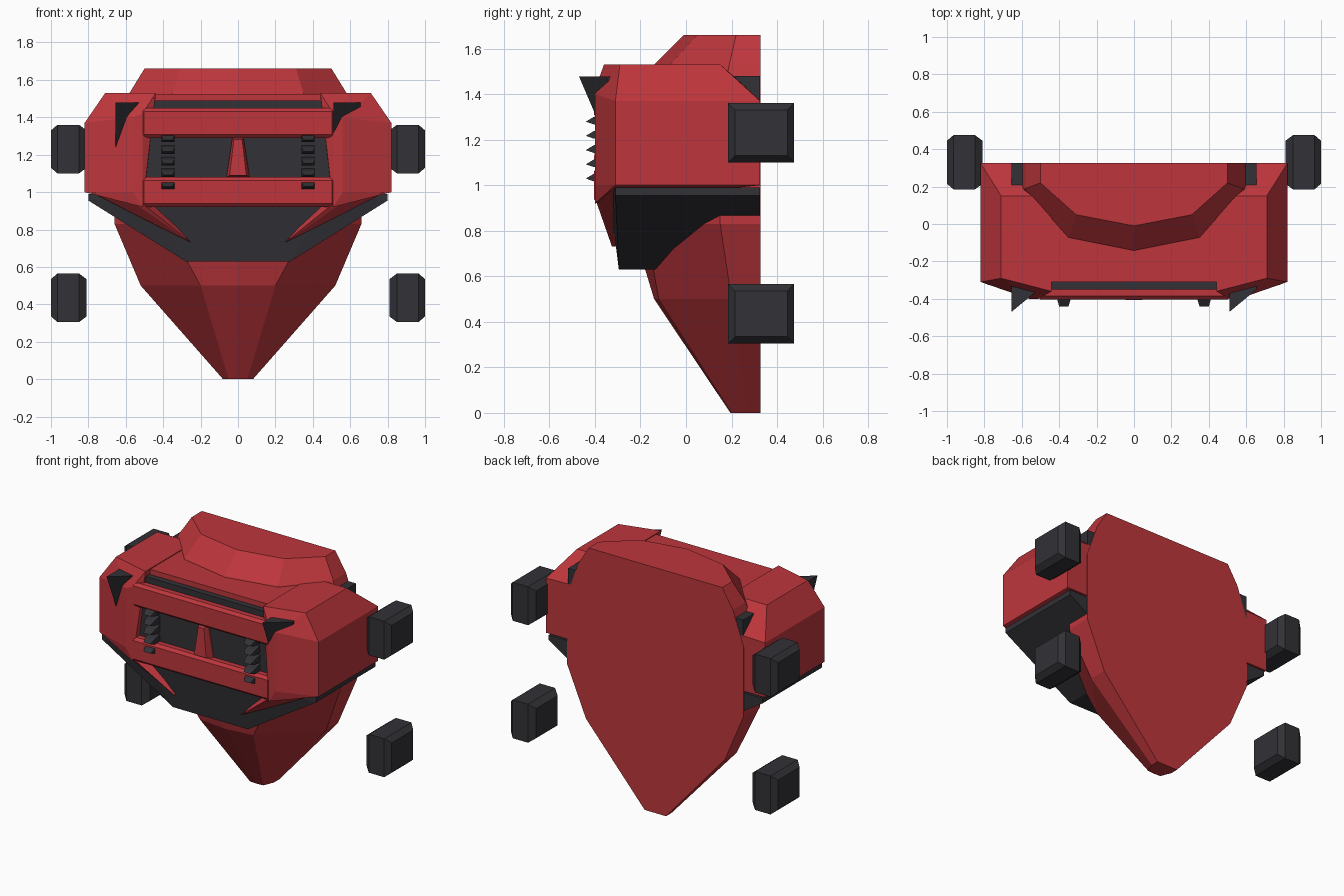
import bpy, bmesh

cube = bpy.data.objects.get("Cube")
if cube:
    bpy.data.objects.remove(cube, do_unlink=True)


def material(name, rgb):
    m = bpy.data.materials.new(name)
    m.use_nodes = True
    m.diffuse_color = (*rgb, 1)
    m.node_tree.nodes["Principled BSDF"].inputs["Base Color"].default_value = (*rgb, 1)
    return m


RED = material("red_paint", (0.51, 0.037, 0.045))
DARK = material("dark_grey", (0.032, 0.032, 0.038))
BACK = 0.325


def finish(bm, name, mat):
    bmesh.ops.recalc_face_normals(bm, faces=bm.faces)
    mesh = bpy.data.meshes.new(name)
    bm.to_mesh(mesh)
    bm.free()
    mesh.materials.append(mat)
    obj = bpy.data.objects.new(name, mesh)
    bpy.context.collection.objects.link(obj)
    return obj


def hull(name, points, mat):
    """Faceted solid wrapped around a few corner points."""
    bm = bmesh.new()
    verts = [bm.verts.new(p) for p in points]
    res = bmesh.ops.convex_hull(bm, input=verts)
    spare = {v for v in res["geom_interior"] + res["geom_unused"] if isinstance(v, bmesh.types.BMVert)}
    bmesh.ops.delete(bm, geom=list(spare), context="VERTS")
    bmesh.ops.dissolve_limit(bm, angle_limit=0.01, verts=bm.verts, edges=bm.edges)
    return finish(bm, name, mat)


def flip(points):
    return [(-x, y, z) for x, y, z in points]


def pair(name, points, mat):
    hull("left_" + name, points, mat)
    hull("right_" + name, flip(points), mat)


def box(name, x, y, z, mat, bevel=0):
    obj = hull(name, [(a, b, c) for a in x for b in y for c in z], mat)
    if bevel:
        mod = obj.modifiers.new("Bevel", "BEVEL")
        mod.width = bevel
        mod.segments = 1
    return obj


# Central shell: stacked half-octagon rings (z, width, side y, mid x, mid y, front y)
rings = [
    (0, .08, .27, .05, .20, .195),
    (.5, .52, .20, .20, -.12, -.14),
    (.83, .66, .15, .38, -.18, -.24),
    (1.3, .66, .15, .40, -.16, -.24),
    (1.53, .58, .19, .35, -.07, -.14),
    (1.66, .50, .22, .31, .05, -.01),
]
bm = bmesh.new()
loops = []
for z, w, ys, mx, my, yf in rings:
    half = [(w, BACK + .002, z), (w, ys, z), (mx, my, z)]
    loops.append([bm.verts.new(p) for p in half + [(0, yf, z)] + flip(half)[::-1]])
for a, b in zip(loops, loops[1:]):
    for i in range(len(a)):
        j = (i + 1) % len(a)
        bm.faces.new((a[i], a[j], b[j], b[i]))
bm.faces.new(loops[0])
bm.faces.new(loops[-1])
finish(bm, "central_shell", RED)

# Dark skirt under the shoulders
skirt = [(.8, -.31, .99), (.8, -.31, .955), (.28, -.295, .63), (.5, -.34, .99),
         (.8, BACK, .99), (.8, BACK, .955), (.28, BACK, .63)]
hull("lower_skirt", skirt + flip(skirt), DARK)

# Shoulder blocks
pair("shoulder", [
    (.51, -.4, .92), (.51, -.4, 1.42), (.44, -.36, 1.53), (.56, -.4, 1.0), (.56, -.4, 1.4),
    (.82, -.31, 1.0), (.82, -.31, 1.37), (.71, -.29, 1.53),
    (.82, BACK, 1.0), (.82, BACK, 1.37), (.71, .15, 1.53),
    (.44, .15, 1.53), (.44, BACK, 1.38), (.51, BACK, 1.0)], RED)

# Tapered cheek blades running down over the skirt
pair("cheek_blade", [
    (.25, -.325, .73), (.25, -.28, .73), (.5, -.395, .93), (.54, -.385, .93),
    (.78, -.325, 1.0), (.5, -.3, 1.0), (.72, -.3, .96)], RED)

# Top deck and dark core
box("top_deck", (-.46, .46), (-.31, BACK), (1.3, 1.525), RED)
box("grille_back", (-.515, .515), (-.35, -.2), (.92, 1.49), DARK)
pair("rear_block", [(x, y, z) for x in (.3, .655) for y in (.2, BACK) for z in (.93, 1.48)], DARK)

# Grille bars and nose
for name, z in (("upper", (1.29, 1.45)), ("lower", (.92, 1.08))):
    box(name + "_grille_bar", (-.52, .52), (-.403, -.3), z, RED, .018)
nose = [(.03, -.37, 1.29), (.022, -.395, 1.28), (.045, -.405, 1.09), (.062, -.36, 1.08),
        (.03, -.34, 1.29), (.062, -.34, 1.08)]
hull("nose", nose + flip(nose), RED)

# Vent teeth
for i in range(5):
    z = 1.285 - i * .0625
    tooth = [(x, y, h) for x in (.34, .41)
             for y, h in ((-.34, z - .018), (-.34, z + .03), (-.405, z - .018), (-.405, z + .015))]
    tooth += [(x, -.44, z - .006) for x in (.35, .4)]
    pair(f"vent_tooth_{i + 1}", tooth, DARK)

# Brow spikes, same shape on both sides
for name, x in (("right", -.655), ("left", .51)):
    r = x + .145
    hull(name + "_brow_spike", [
        (x, -.47, 1.478), (x, -.3, 1.478), (x, -.3, 1.08),
        (r, -.35, 1.478), (r, -.3, 1.478), (r, -.3, 1.36)], DARK)

# Four chamfered wheels
for name, z in (("lower", .435), ("upper", 1.23)):
    wheel = []
    for x, s in ((.81, .1), (.85, .13), (.965, .13), (1.0, .1)):
        wheel += [(x, .33 + a * (s + .015), z + b * s) for a in (-1, 1) for b in (-1, 1)]
    pair(name + "_wheel", wheel, DARK)
